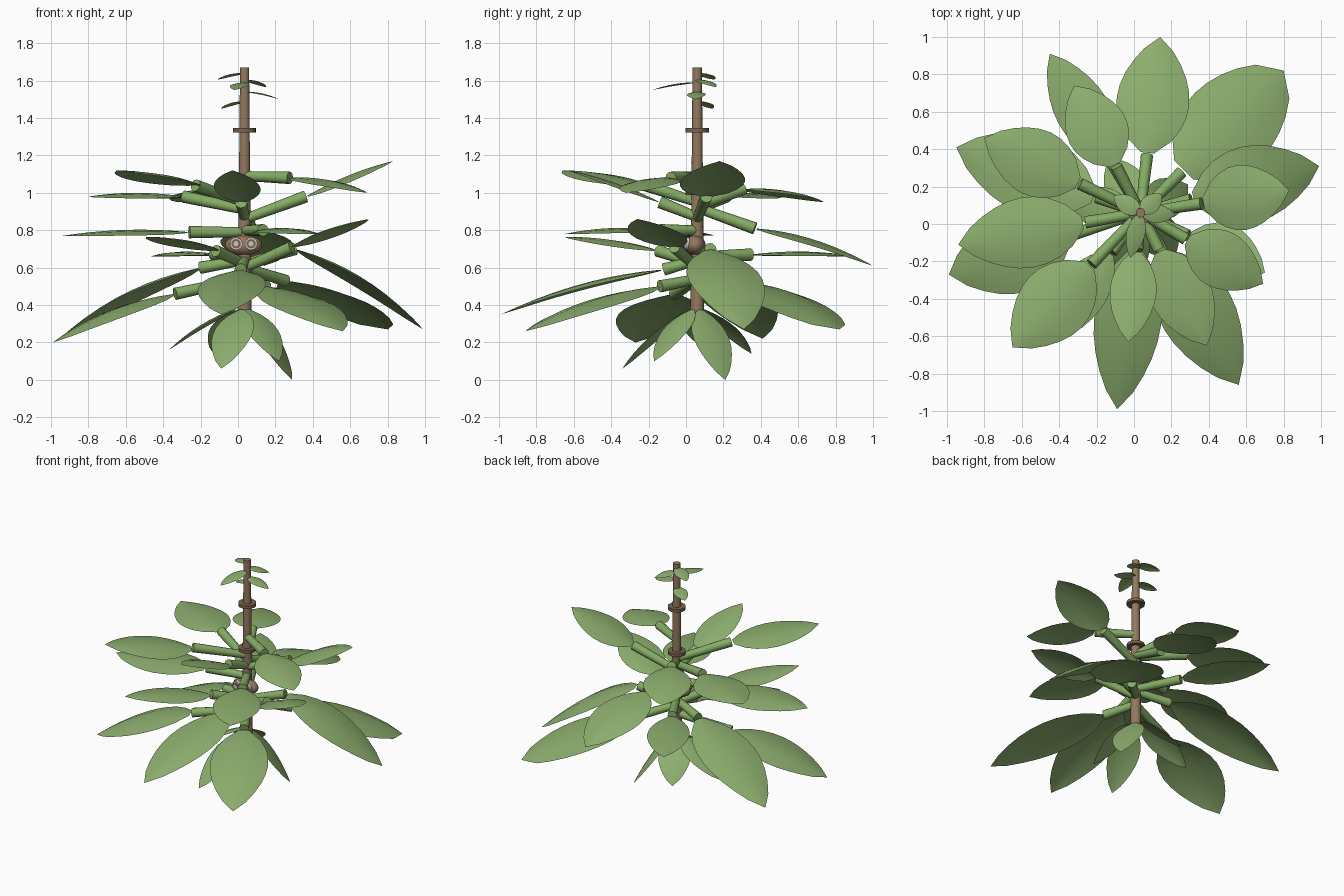
import bpy, bmesh, math
from mathutils import Vector

if "Cube" in bpy.data.objects:
    bpy.data.objects.remove(bpy.data.objects["Cube"])


def material(name, r, g, b):
    m = bpy.data.materials.new(name)
    m.diffuse_color = (r, g, b, 1)
    m.use_nodes = True
    m.node_tree.nodes["Principled BSDF"].inputs["Base Color"].default_value = m.diffuse_color
    return m


LEAF = material("leaf green", 0.265, 0.42, 0.155)
STEM = material("stem green", 0.235, 0.41, 0.13)
BARK = material("bark brown", 0.29, 0.19, 0.115)
DARK = material("dark brown", 0.20, 0.125, 0.072)
PALE = material("pale grey", 0.60, 0.58, 0.54)
AXIS = Vector((0.035, 0.06, 0))


def on_axis(z):
    return Vector((AXIS.x, AXIS.y, z))


def finish(bm, name, mat, angle=40):
    bmesh.ops.recalc_face_normals(bm, faces=bm.faces[:])
    me = bpy.data.meshes.new(name)
    bm.to_mesh(me)
    bm.free()
    me.materials.append(mat)
    ob = bpy.data.objects.new(name, me)
    bpy.context.collection.objects.link(ob)
    bpy.ops.object.select_all(action='DESELECT')
    ob.select_set(True)
    bpy.context.view_layer.objects.active = ob
    bpy.ops.object.shade_smooth_by_angle(angle=math.radians(angle))
    return ob


def tube(name, a, b, r1, r2, mat, sides=12):
    a, b = Vector(a), Vector(b)
    bm = bmesh.new()
    bmesh.ops.create_cone(bm, cap_ends=True, segments=sides, radius1=r1, radius2=r2, depth=(b - a).length)
    rot = (b - a).to_track_quat('Z', 'Y').to_matrix()
    bmesh.ops.rotate(bm, matrix=rot, verts=bm.verts)
    bmesh.ops.translate(bm, vec=(a + b) / 2, verts=bm.verts)
    return finish(bm, name, mat)


def leaf(name, base, tip, width, arch, steps=9):
    """Single curved blade, arched along its length and drooping at both edges."""
    base, tip = Vector(base), Vector(tip)
    d = tip - base
    side = Vector((-d.y, d.x, 0)).normalized()
    bm = bmesh.new()
    rows = []
    for k in range(steps):
        t = 0.02 + 0.98 * k / steps
        c = base + d * t + Vector((0, 0, arch * 4 * t * (1 - t)))
        # very wide blades have a blunter outline
        half = width / 2 * math.sin(math.pi * t ** 0.87) ** (0.75 if width < 0.5 else 0.55)
        row = []
        for j in range(-2, 3):
            h = j / 2 * half
            row.append(bm.verts.new(c + side * h - Vector((0, 0, 0.08 * abs(h * j)))))
        rows.append(row)
    for p, q in zip(rows, rows[1:]):
        for i in range(4):
            bm.faces.new((p[i], p[i + 1], q[i + 1], q[i]))
    point = bm.verts.new(tip)
    for i in range(4):
        bm.faces.new((rows[-1][i], rows[-1][i + 1], point))
    ob = finish(bm, name, LEAF, 60)
    # keep the upper side facing up
    if sum(f.normal.z for f in ob.data.polygons) < 0:
        ob.data.flip_normals()


# Large leaves: height on trunk, stem reach, stem end height, leaf tip, width
BIG = [
    (0.92, 0.31, 0.81, (0.14, 1.00, 0.61), 0.39),
    (0.60, 0.31, 0.53, (0.80, 0.82, 0.27), 0.50),
    (0.62, 0.28, 0.70, (0.99, 0.31, 0.27), 0.41),
    (0.86, 0.33, 0.98, (0.83, 0.18, 1.17), 0.35),
    (1.09, 0.28, 1.08, (0.69, -0.32, 1.0), 0.31),
    (0.60, 0.28, 0.71, (0.70, -0.26, 0.86), 0.31),
    (0.80, 0.22, 0.80, (0.39, -0.65, 0.78), 0.33),
    (0.54, 0.23, 0.50, (0.56, -0.86, 0.26), 0.40),
    (0.64, 0.18, 0.59, (-0.09, -0.99, 0.35), 0.36),
    (0.87, 0.20, 0.95, (-0.03, -0.63, 1.12), 0.25),
    (0.95, 0.38, 1.04, (-0.65, -0.66, 1.12), 0.39),
    (0.54, 0.39, 0.46, (-0.99, -0.27, 0.20), 0.43),
    (0.64, 0.25, 0.60, (-0.95, 0.41, 0.22), 0.43),
    (0.79, 0.30, 0.79, (-0.94, -0.11, 0.77), 0.38),
    (0.91, 0.36, 0.98, (-0.80, 0.46, 0.98), 0.36),
    (0.93, 0.28, 1.02, (-0.32, 0.74, 0.95), 0.33),
    (0.66, 0.33, 0.67, (-0.45, 0.91, 0.66), 0.29),
    (0.62, 0.26, 0.69, (-0.49, -0.65, 0.765), 0.27),
]
for i, (z, reach, end_z, tip, width) in enumerate(BIG):
    tip = Vector(tip)
    out = tip - on_axis(tip.z)
    end = on_axis(end_z) + out.normalized() * reach
    tube(f"leaf_stem_{i}", on_axis(z), end, 0.026, 0.033, STEM)
    # drooping blades arch more
    leaf(f"leaf_{i}", end, tip, width, 0.02 + 0.1 * max(0, end.z - tip.z))

# Small hanging leaves at the bottom of the trunk
LOW = [(-0.09, -0.34, 0.06), (0.22, -0.17, 0.10), (0.29, 0.21, 0.0), (-0.13, 0.35, 0.14), (-0.37, 0.115, 0.16)]
for i, tip in enumerate(LOW):
    leaf(f"low_leaf_{i}", on_axis(0.38) + (Vector(tip) - on_axis(tip[2])) * 0.1, tip, 0.22, 0.03)

# Sprout leaves near the top
SPROUT = [(-0.11, 0.15, 1.605), (0.15, 0.16, 1.565), (0.22, 0.05, 1.50), (-0.02, -0.18, 1.55), (-0.09, 0.14, 1.45)]
for i, tip in enumerate(SPROUT):
    leaf(f"sprout_leaf_{i}", on_axis(min(tip[2] + 0.04, 1.64)), tip, 0.10, 0.012)

# Trunk in two sections with joint rings
tube("lower_trunk", on_axis(0.32), on_axis(1.0), 0.038, 0.031, BARK, 14)
tube("upper_trunk", on_axis(1.0), on_axis(1.67), 0.031, 0.025, BARK, 14)
for i, z in enumerate((1.335, 1.0)):
    tube(f"joint_ring_{i}", on_axis(z - 0.011), on_axis(z + 0.011), 0.062, 0.062, DARK, 16)

# Knob on the trunk
bm = bmesh.new()
bmesh.ops.create_uvsphere(bm, u_segments=16, v_segments=10, radius=1)
bmesh.ops.scale(bm, vec=(0.10, 0.055, 0.055), verts=bm.verts)
bmesh.ops.translate(bm, vec=(0.03, 0.05, 0.72), verts=bm.verts)
finish(bm, "trunk_knob", BARK)

# Pair of round eyes on the knob: rim, iris and centre dot
for side, x in (("left", -0.01), ("right", 0.07)):
    for k, (part, r, mat) in enumerate((("rim", 0.034, PALE), ("iris", 0.025, DARK), ("dot", 0.014, PALE))):
        tube(f"{side}_eye_{part}", (x, 0.02, 0.728), (x, -0.012 - 0.003 * k, 0.728), r, r, mat, 16)
